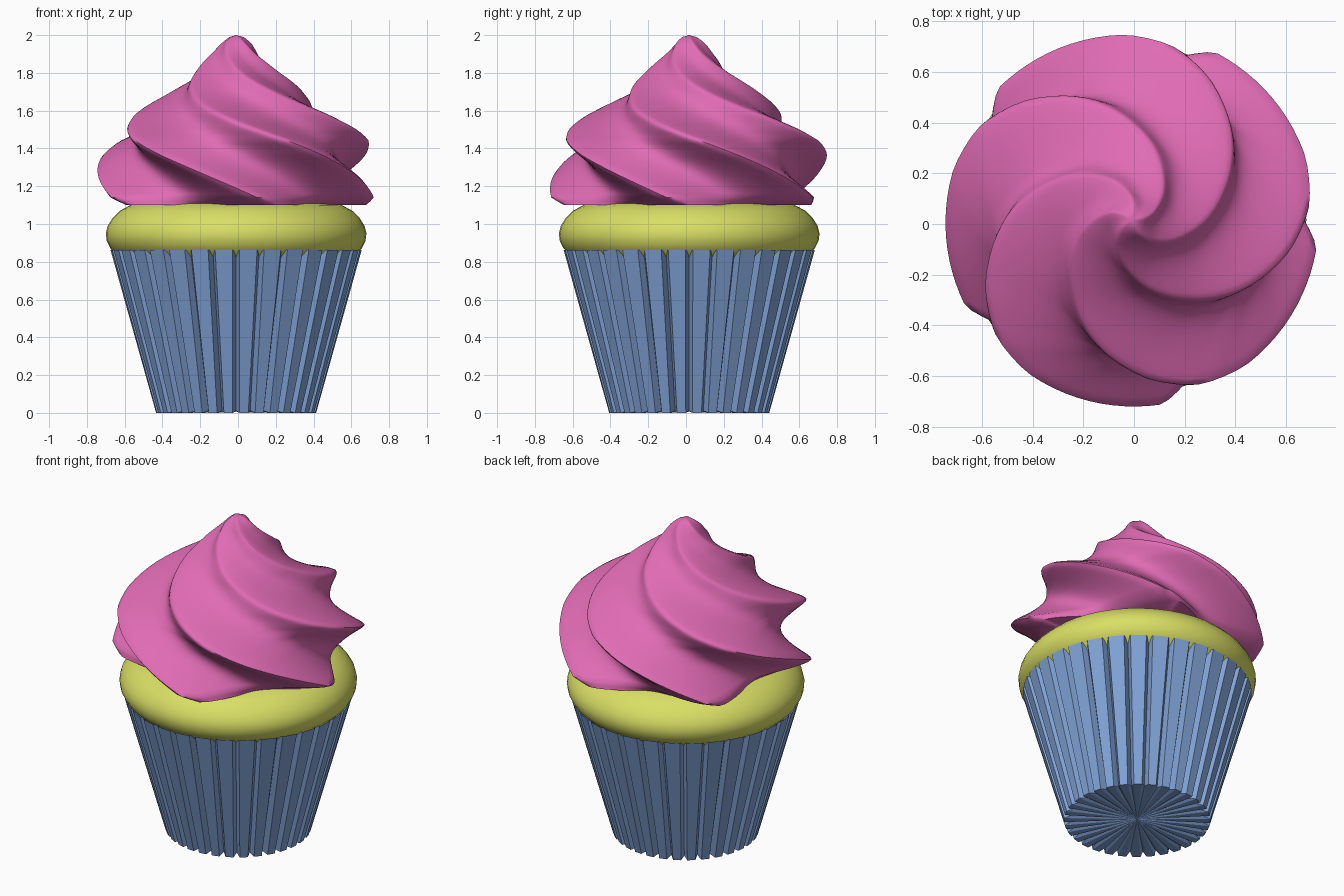
import bpy
from math import sin, cos, pi, radians, sqrt

if "Cube" in bpy.data.objects:
    bpy.data.objects.remove(bpy.data.objects["Cube"])

CX, CY = -0.01, 0.017   # shared axis of the cake


def make(name, rings, colour, smooth=None):
    """Skin equal-length rings of points; a single-point ring closes to a tip."""
    verts, faces, start = [], [], []
    for ring in rings:
        start.append(len(verts))
        verts += ring
    for k in range(len(rings) - 1):
        a, b = start[k], start[k + 1]
        na, nb = len(rings[k]), len(rings[k + 1])
        n = max(na, nb)
        for i in range(n):
            j = (i + 1) % n
            if na == 1:
                faces.append((a, b + j, b + i))
            elif nb == 1:
                faces.append((a + i, a + j, b))
            else:
                faces.append((a + i, a + j, b + j, b + i))
    me = bpy.data.meshes.new(name)
    me.from_pydata(verts, [], faces)
    ob = bpy.data.objects.new(name, me)
    bpy.context.collection.objects.link(ob)
    mat = bpy.data.materials.new(name + "_colour")
    mat.diffuse_color = (*colour, 1)
    mat.use_nodes = True
    mat.node_tree.nodes["Principled BSDF"].inputs["Base Color"].default_value = mat.diffuse_color
    me.materials.append(mat)
    if smooth:
        bpy.context.view_layer.objects.active = ob
        ob.select_set(True)
        bpy.ops.object.shade_smooth_by_angle(angle=radians(smooth))
        ob.select_set(False)
    return ob


def polar(r, a, z):
    return (CX + r * cos(a), CY + r * sin(a), z)


def lerp(table, z):
    for (z0, r0), (z1, r1) in zip(table, table[1:]):
        if z <= z1:
            return r0 + (r1 - r0) * (z - z0) / (z1 - z0)
    return table[-1][1]


# Pleated paper wrapper: 32 flat panels separated by V grooves
PLEATS = 32


def pleat_ring(r, depth, half, z, groove_z):
    pitch = 2 * pi / PLEATS
    pts = []
    for i in range(PLEATS):
        a = -pi / 2 + i * pitch
        pts += [polar(r - depth, a, groove_z), polar(r, a + half * pitch, z),
                polar(r, a + (1 - half) * pitch, z)]
    return pts


make("wrapper", [[polar(0, 0, 0.008)], pleat_ring(0.424, 0.04, 0.22, 0, 0.012),
                 pleat_ring(0.665, 0.036, 0.145, 0.862, 0.858)],
     (0.22, 0.37, 0.68))

# Sponge: lathed, rounded rim bulging over the wrapper
profile = [(0.58, 0.78), (0.635, 0.84), (0.665, 0.87), (0.685, 0.91), (0.69, 0.95),
           (0.68, 0.99), (0.655, 1.03), (0.615, 1.07), (0.56, 1.10), (0.45, 1.125), (0.25, 1.14)]
N = 48
rings = [[polar(r, 2 * pi * i / N, z) for i in range(N)] for r, z in profile]
make("sponge", [[polar(0, 0, 0.78)]] + rings + [[polar(0, 0, 1.145)]], (0.70, 0.74, 0.13), 50)

# Frosting: five-lobed star section twisted and tapered to a peak
crest = [(1.10, 0.69), (1.14, 0.74), (1.27, 0.735), (1.37, 0.73), (1.44, 0.705), (1.50, 0.645),
         (1.58, 0.54), (1.68, 0.39), (1.80, 0.235), (1.90, 0.13), (1.96, 0.08), (1.99, 0.04)]
LOBES, SEG, LAYERS = 5, 120, 44


def swirl_ring(z):
    h = z - 1.15
    twist = radians(-11 - 170 * h - 80 * h * abs(h))
    big = lerp(crest, z)
    depth = 0.29 - 0.09 * max(h, 0)
    pts = []
    for i in range(SEG):
        a = 2 * pi * i / SEG          # angle measured from a crest
        s = sqrt(sin(LOBES * a / 2) ** 2 + 0.012)
        pts.append(polar(big * (1.03 - depth * s), a + twist, z))
    return pts


layers = [swirl_ring(1.10 + 0.89 * k / LAYERS) for k in range(LAYERS + 1)]
make("frosting", [[polar(0, 0, 1.10)]] + layers + [[polar(0, 0, 2.0)]],
     (0.745, 0.147, 0.456), 60)
